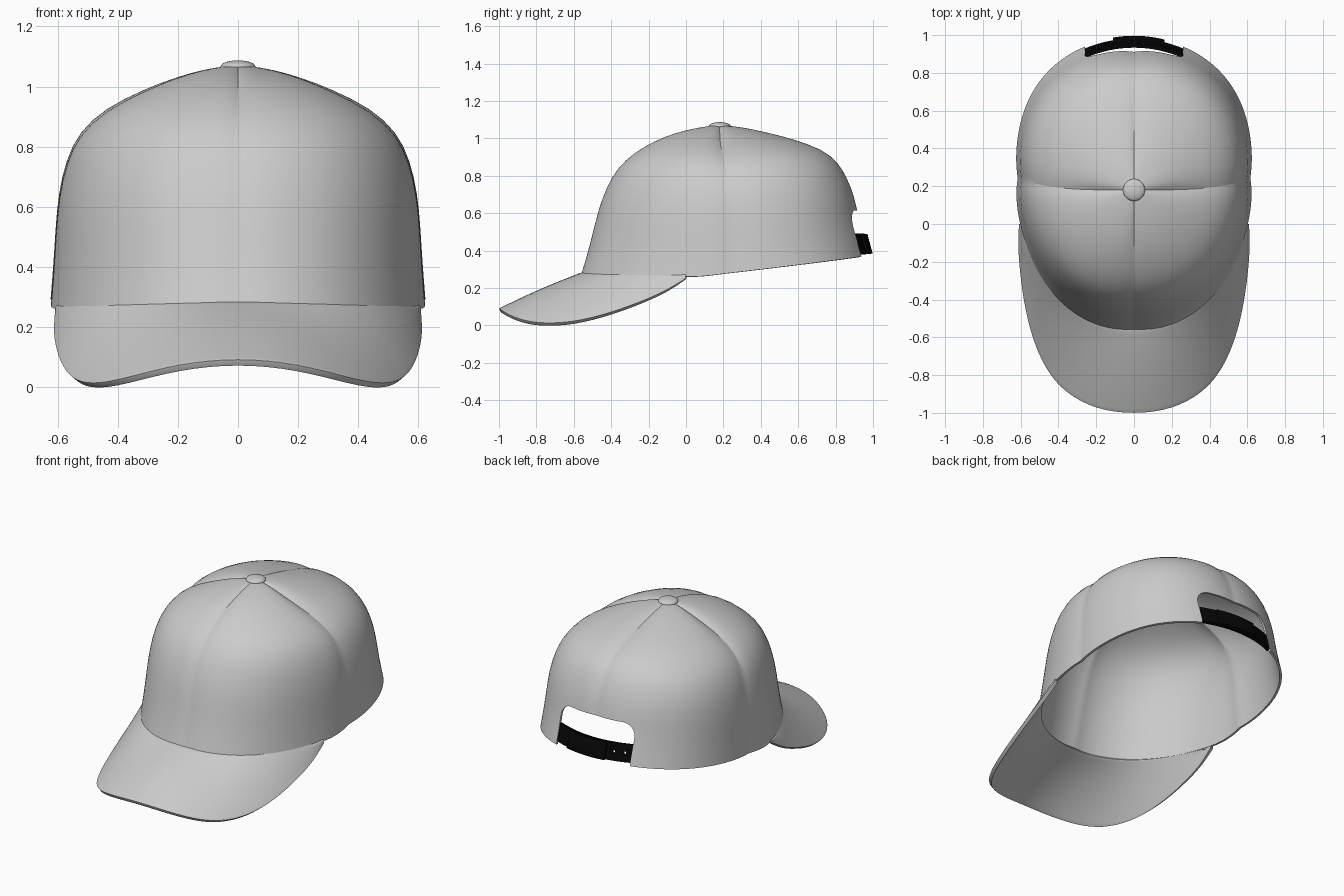
import bpy, bmesh, math
from mathutils import Vector, Matrix

if "Cube" in bpy.data.objects:
    bpy.data.objects.remove(bpy.data.objects["Cube"], do_unlink=True)


def material(name, rgb):
    m = bpy.data.materials.new(name)
    m.use_nodes = True
    m.diffuse_color = (*rgb, 1)
    bsdf = next(n for n in m.node_tree.nodes if n.type == 'BSDF_PRINCIPLED')
    bsdf.inputs["Base Color"].default_value = (*rgb, 1)
    return m


GREY = material("grey cloth", (0.6, 0.6, 0.6))
BLACK = material("black plastic", (0.002, 0.002, 0.002))


def make_object(name, bm, mat=None):
    bmesh.ops.recalc_face_normals(bm, faces=bm.faces)
    mesh = bpy.data.meshes.new(name)
    bm.to_mesh(mesh)
    bm.free()
    ob = bpy.data.objects.new(name, mesh)
    bpy.context.collection.objects.link(ob)
    if mat:
        mesh.materials.append(mat)
    return ob


def modify(ob, kind, **settings):
    mod = ob.modifiers.new(kind.lower(), kind)
    for key, value in settings.items():
        setattr(mod, key, value)


def finish(ob, angle=35):
    """Apply the modifiers and shade smooth, keeping sharp edges."""
    bpy.ops.object.select_all(action='DESELECT')
    ob.select_set(True)
    bpy.context.view_layer.objects.active = ob
    if ob.modifiers:
        bpy.ops.object.convert(target='MESH')
    bpy.ops.object.shade_smooth_by_angle(angle=math.radians(angle))


def grid(bm, rows, closed=False):
    """Skin rows of points with quads."""
    vs = [[bm.verts.new(p) for p in row] for row in rows]
    n = len(vs[0])
    for a, b in zip(vs, vs[1:]):
        for i in range(n if closed else n - 1):
            j = (i + 1) % n
            bm.faces.new((a[i], a[j], b[j], b[i]))
    return vs


# Crown shape: relative height, then relative radius at front, side and back
PROFILE = [
    (0, 1, 1, 1), (.15, .95, .985, .96), (.3, .91, .975, .925),
    (.45, .87, .96, .90), (.6, .81, .92, .85), (.72, .735, .85, .79),
    (.82, .62, .715, .69), (.9, .47, .51, .49), (.95, .335, .35, .31),
    (.985, .17, .19, .16), (.997, .06, .07, .06)]
BRIM_ROW = (0, .985, .985, .985)
CENTRE_Y, TOP = 0.18, 1.07
COLUMNS = 96


def crown_point(angle, row, seams=True):
    """Point on the crown; angle 0 is the front, a quarter turn is +x."""
    h, front, side, back = row
    s, c = math.sin(angle), math.cos(angle)
    f = side * s * s + (front if c > 0 else back) * c * c
    f *= 1 + (0.01 if c > 0 else 0.04) * math.sin(2 * angle) ** 2
    dip = 0
    if seams:
        quarter = math.pi / 2
        d = abs((angle + quarter / 2) % quarter - quarter / 2)
        groove = (0.03 if abs(s) > 0.7 else 0.016) * math.exp(-d / 0.13)
        f *= 1 - groove
        dip = groove * h * h * min(1, 3 * f)
    rim_y = CENTRE_Y - (0.75 if c > 0 else 0.81) * c
    rim_z = 0.26 + (0.118 * rim_y if rim_y > 0 else -0.022 * rim_y)
    y = CENTRE_Y + (rim_y - CENTRE_Y) * f + 0.07 * s ** 4 * f ** 4
    return Vector((0.635 * s * f, y, rim_z + (TOP - rim_z) * h - dip))


# Crown with four panels meeting at creased seams
bm = bmesh.new()
rings = grid(bm, [[crown_point(math.tau * i / COLUMNS, row) for i in range(COLUMNS)]
                  for row in PROFILE], closed=True)
apex = bm.verts.new((0, CENTRE_Y, TOP))
for i in range(COLUMNS):
    bm.faces.new((rings[-1][i], rings[-1][(i + 1) % COLUMNS], apex))
crease = bm.edges.layers.float.new("crease_edge")
for a, b in zip(rings, rings[1:]):
    for i in range(0, COLUMNS, COLUMNS // 4):
        bm.edges.get((a[i], b[i]))[crease] = 1
crown = make_object("crown", bm, GREY)

# Rounded cutter for the opening at the back
bm = bmesh.new()
bmesh.ops.create_cube(bm, size=1, matrix=Matrix.Translation((0, 1, 0.365))
                      @ Matrix.Diagonal((0.52, 0.8, 0.5, 1)))
top_edges = [e for e in bm.edges if all(v.co.z > 0.5 for v in e.verts)
             and abs(e.verts[0].co.y - e.verts[1].co.y) > 0.5]
bmesh.ops.bevel(bm, geom=top_edges, offset=0.08, segments=8, profile=0.5, affect='EDGES')
opening = make_object("opening_cutter", bm)
opening.hide_render = True

modify(crown, 'SUBSURF', levels=1, render_levels=1)
modify(crown, 'SOLIDIFY', thickness=0.014, offset=-1)
modify(crown, 'BOOLEAN', operation='DIFFERENCE', object=opening, solver='EXACT')
finish(crown, 18)
bpy.data.objects.remove(opening, do_unlink=True)

# Brim: half of the outer edge, from the front centre to the side
OUTER = [(0, -1.003, .088), (.2, -.978, .067), (.36, -.89, .023), (.46, -.77, .002),
         (.533, -.6, .01), (.578, -.4, .061), (.6, -.2, .137),
         (.604, -.09, .19), (.598, 0, .25)]
half = [(Vector(p), crown_point(1.25 * k / (len(OUTER) - 1), BRIM_ROW, False))
        for k, p in enumerate(OUTER)]
mirror = Vector((-1, 1, 1))
pairs = [(o * mirror, i * mirror) for o, i in reversed(half[1:])] + half
bm = bmesh.new()
STEPS = 5
brim_rows = []
for r in range(STEPS + 1):
    t = r / STEPS
    bulge = Vector((0, 0, 0.03 * t * (1 - t)))
    brim_rows.append([i.lerp(o, t) + bulge for o, i in pairs])
grid(bm, brim_rows)
brim = make_object("brim", bm, GREY)
modify(brim, 'SUBSURF', levels=2, render_levels=2, boundary_smooth='PRESERVE_CORNERS')
modify(brim, 'SOLIDIFY', thickness=0.022, offset=0)
modify(brim, 'BEVEL', width=0.009, segments=3, limit_method='ANGLE',
       angle_limit=math.radians(50))
finish(brim, 50)

# Button on top
bm = bmesh.new()
bmesh.ops.create_uvsphere(bm, u_segments=32, v_segments=16, radius=1,
                          matrix=Matrix.Translation((0, CENTRE_Y, 1.067))
                          @ Matrix.Diagonal((0.058, 0.058, 0.02, 1)))
finish(make_object("top_button", bm, GREY))


# Adjustable strap: a long band and a shorter overlapping one
def strap(name, x0, x1, middle_y, thickness):
    xs = [x0 + (x1 - x0) * k / 20 for k in range(21)]
    rows = [[(x, middle_y - lean - 0.8 * x * x, z) for x in xs]
            for z, lean in ((0.383, 0), (0.488, 0.028))]
    band = bmesh.new()
    grid(band, rows)
    ob = make_object(name, band, BLACK)
    modify(ob, 'SOLIDIFY', thickness=thickness, offset=0)
    return ob


band = strap("strap_band", -0.265, 0.265, 0.972, 0.022)

# Peg holes in the long band
bm = bmesh.new()
for x in (-0.15, -0.215):
    bmesh.ops.create_cone(bm, cap_ends=True, segments=16, radius1=0.012, radius2=0.012,
                          depth=0.3, matrix=Matrix.Translation((x, 0.92, 0.436))
                          @ Matrix.Rotation(math.pi / 2, 4, 'X'))
holes = make_object("hole_cutter", bm)
holes.hide_render = True
modify(band, 'BOOLEAN', operation='DIFFERENCE', object=holes, solver='EXACT')
finish(band)
bpy.data.objects.remove(holes, do_unlink=True)

overlap = strap("strap_overlap", -0.11, 0.16, 0.988, 0.02)
modify(overlap, 'BEVEL', width=0.004, segments=2, limit_method='ANGLE')
finish(overlap)
